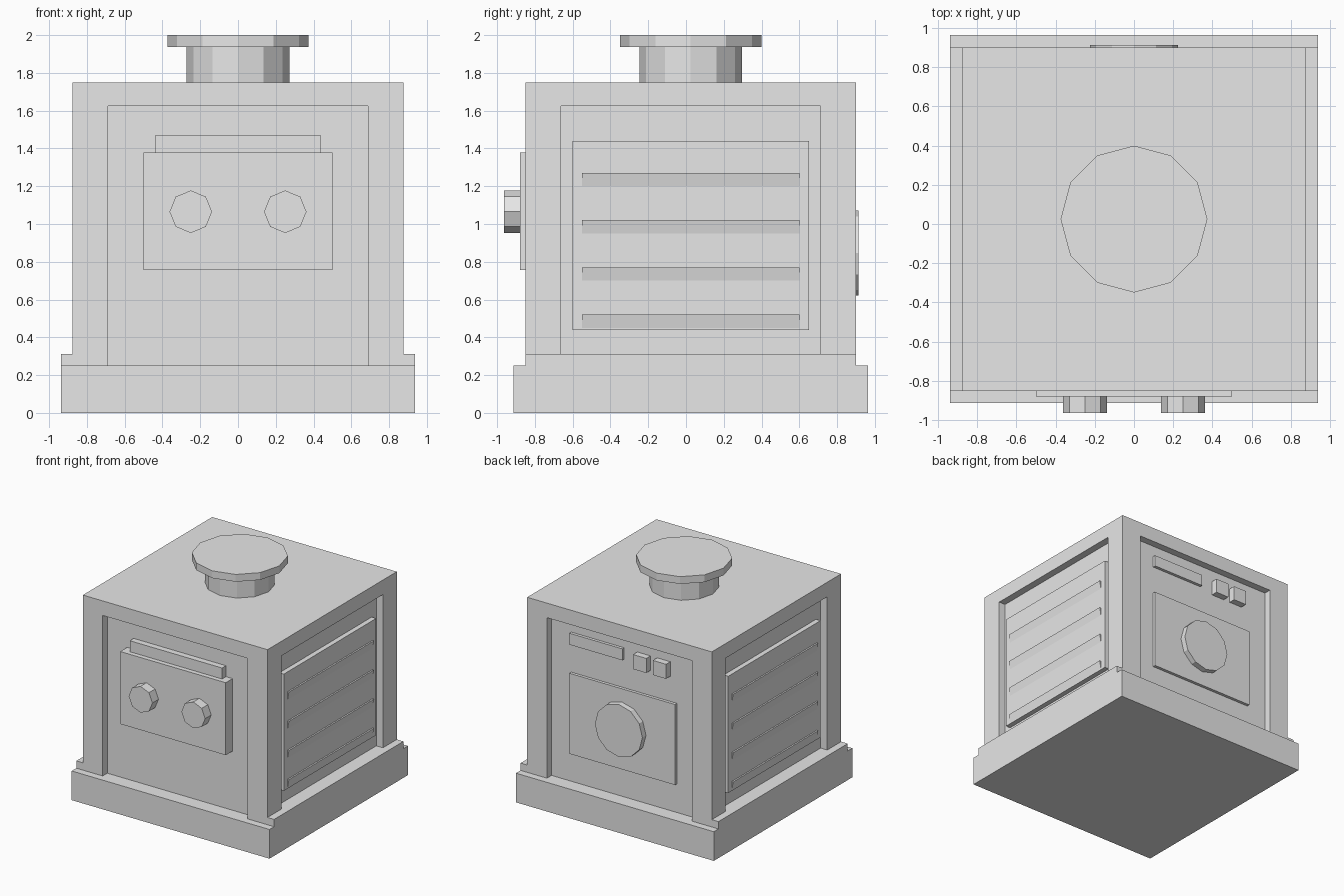
import bpy, bmesh, math
from mathutils import Matrix

if "Cube" in bpy.data.objects:
    bpy.data.objects.remove(bpy.data.objects["Cube"])

CY = 0.025  # depth centre of the cabinet

grey = bpy.data.materials.new("plain_grey")
grey.diffuse_color = (0.8, 0.8, 0.8, 1)
grey.use_nodes = True
grey.node_tree.nodes["Principled BSDF"].inputs["Base Color"].default_value = grey.diffuse_color


def finish(name, bm):
    bmesh.ops.recalc_face_normals(bm, faces=bm.faces)
    me = bpy.data.meshes.new(name)
    bm.to_mesh(me)
    bm.free()
    me.materials.append(grey)
    ob = bpy.data.objects.new(name, me)
    bpy.context.collection.objects.link(ob)
    return ob


def box(name, x0, x1, y0, y1, z0, z1):
    bm = bmesh.new()
    m = Matrix.Translation(((x0 + x1) / 2, (y0 + y1) / 2, (z0 + z1) / 2))
    m = m @ Matrix.Diagonal((abs(x1 - x0), abs(y1 - y0), abs(z1 - z0), 1))
    bmesh.ops.create_cube(bm, size=1, matrix=m)
    return finish(name, bm)


def prism(name, sides, r, depth, centre, along_y=False):
    bm = bmesh.new()
    m = Matrix.Translation(centre)
    if along_y:
        m = m @ Matrix.Rotation(math.pi / 2, 4, 'X')
    bmesh.ops.create_cone(bm, cap_ends=True, segments=sides, radius1=r,
                          radius2=r, depth=depth, matrix=m)
    return finish(name, bm)


def wedge(name, s, y0, y1, z_top, drop, x_in, x_out):
    # slat that sticks out at its top edge and fades into the plate below
    bm = bmesh.new()
    prof = [(x_in, z_top), (x_out, z_top), (x_in, z_top - drop)]
    f = bm.faces.new([bm.verts.new((s * x, y0, z)) for x, z in prof])
    ext = bmesh.ops.extrude_face_region(bm, geom=[f])
    bmesh.ops.translate(bm, vec=(0, y1 - y0, 0),
                        verts=[v for v in ext["geom"] if isinstance(v, bmesh.types.BMVert)])
    return finish(name, bm)


# Plinth and cabinet
box("plinth", -0.9375, 0.9375, CY - 0.9375, CY + 0.9375, 0, 0.25)
body = box("cabinet", -0.875, 0.875, CY - 0.875, CY + 0.875, 0.25, 1.75)

# Recesses on all four sides
cutters = []
for s, side in ((-1, "left"), (1, "right")):
    cutters.append(box(side + "_recess_cutter", s * 0.8125, s * 1.0,
                       CY - 0.6875, CY + 0.6875, 0.3125, 1.625))
for s, side in ((-1, "front"), (1, "back")):
    cutters.append(box(side + "_recess_cutter", -0.6875, 0.6875,
                       CY + s * 0.8125, CY + s * 1.0, 0.2, 1.625))
for c in cutters:
    c.hide_render = True
    mod = body.modifiers.new(c.name, 'BOOLEAN')
    mod.operation = 'DIFFERENCE'
    mod.solver = 'EXACT'
    mod.object = c
bpy.context.view_layer.objects.active = body
body.select_set(True)
for mod in list(body.modifiers):
    bpy.ops.object.modifier_apply(modifier=mod.name)
for c in cutters:
    bpy.data.objects.remove(c)

# Side skirting, vent plates and slats
for s, side in ((-1, "left"), (1, "right")):
    box(side + "_skirting", s * 0.87, s * 0.9375, CY - 0.875, CY + 0.875, 0.24, 0.3125)
    box(side + "_vent_plate", s * 0.80, s * 0.855, CY - 0.625, CY + 0.625, 0.44, 1.44)
    for i in range(4):
        wedge(f"{side}_vent_slat_{i + 1}", s, CY - 0.575, CY + 0.575,
              1.27 - 0.25 * i, 0.08, 0.853, 0.868)

# Front control panel, header bar and knobs
box("control_panel", -0.5, 0.5, -0.88, -0.78, 0.757, 1.378)
box("control_header", -0.4375, 0.4375, -0.84, -0.78, 1.37, 1.472)
for s, side in ((-1, "left"), (1, "right")):
    prism(side + "_knob", 8, 0.1125, 0.0925, (s * 0.25, -0.91625, 1.065), True)

# Back plate, disc, bar and two buttons
box("back_plate", -0.5, 0.5, 0.83, 0.863, 0.495, 1.185)
prism("back_disc", 12, 0.225, 0.06, (0, 0.882, 0.846), True)
box("back_bar", 0.0, 0.5, 0.83, 0.863, 1.43, 1.528)
for i, x in enumerate((-0.1875, -0.375)):
    box(f"back_button_{i + 1}", x - 0.0625, x + 0.0625, 0.83, 0.895, 1.40, 1.525)

# Top neck and cap
prism("top_neck", 12, 0.272, 0.2, (0, CY, 1.845))
prism("top_cap", 12, 0.374, 0.0625, (0, CY, 1.96875))
